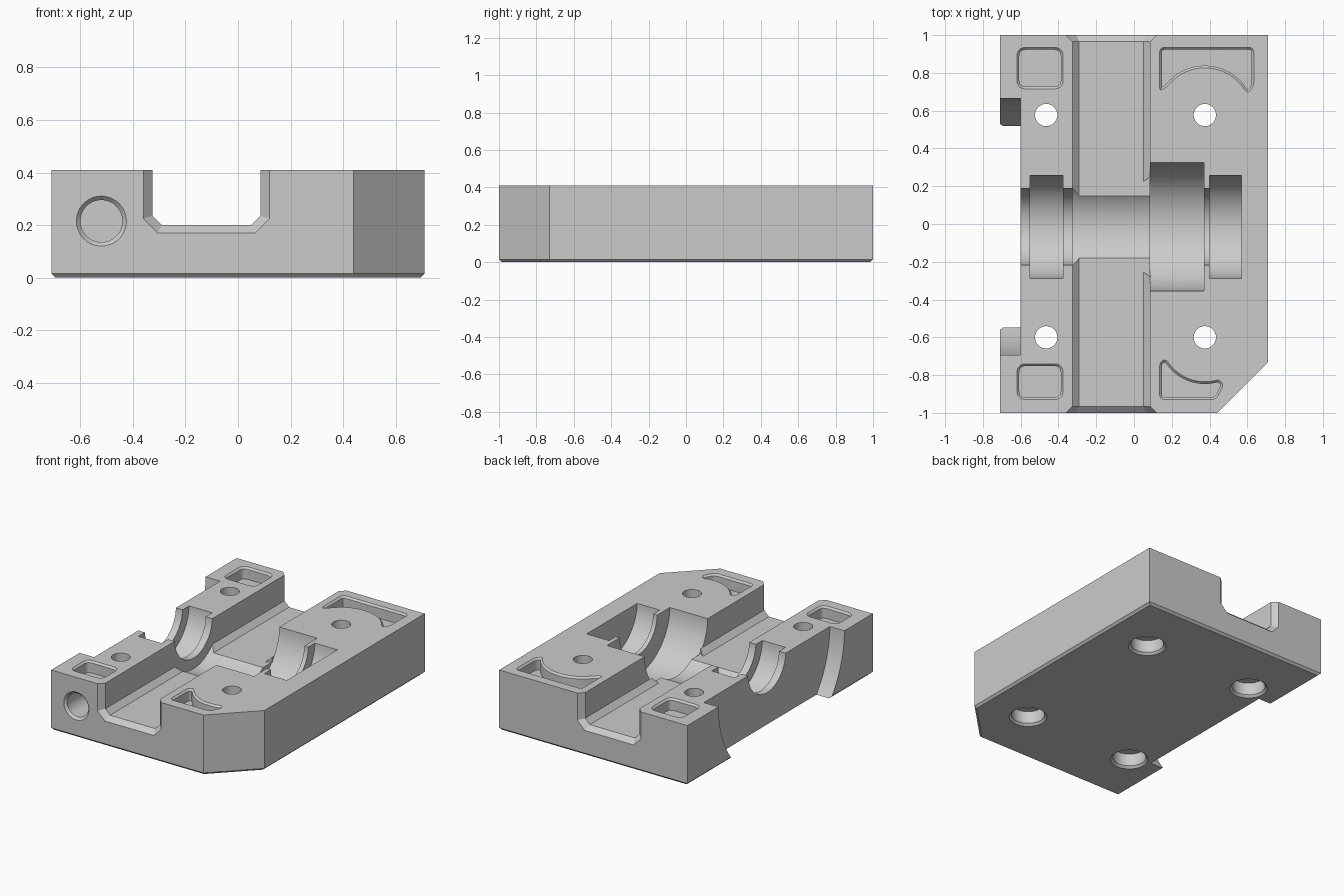
import bpy, bmesh, math
from mathutils import Vector

if "Cube" in bpy.data.objects:
    bpy.data.objects.remove(bpy.data.objects["Cube"])

TOP = 0.41
AXIS_Y, AXIS_Z = -0.015, 0.42     # centre of the bearing bore
SEGS = 64


def loft(name, rings):
    """Closed solid through equal-length rings of points."""
    bm = bmesh.new()
    loops = [[bm.verts.new(p) for p in ring] for ring in rings]
    n = len(loops[0])
    for a, b in zip(loops, loops[1:]):
        for i in range(n):
            j = (i + 1) % n
            bm.faces.new((a[i], a[j], b[j], b[i]))
    bm.faces.new(loops[0])
    bm.faces.new(loops[-1])
    bmesh.ops.recalc_face_normals(bm, faces=bm.faces)
    mesh = bpy.data.meshes.new(name)
    bm.to_mesh(mesh)
    bm.free()
    ob = bpy.data.objects.new(name, mesh)
    bpy.context.collection.objects.link(ob)
    return ob


def turned(name, axis, centre, profile):
    """Solid of revolution; profile holds (position along axis, radius)."""
    rings = []
    for t, r in profile:
        ring = []
        for i in range(SEGS):
            a = math.tau * i / SEGS
            p = [centre[0] + r * math.cos(a), centre[1] + r * math.sin(a)]
            p.insert(axis, t)
            ring.append(p)
        rings.append(ring)
    return loft(name, rings)


def rounded(points, r, steps=5):
    """Round the corners of a 2D outline."""
    out = []
    for i, p in enumerate(points):
        p = Vector(p)
        to_prev = Vector(points[i - 1]) - p
        to_next = Vector(points[(i + 1) % len(points)]) - p
        a = p + to_prev.normalized() * min(r, to_prev.length * 0.45)
        b = p + to_next.normalized() * min(r, to_next.length * 0.45)
        for k in range(steps + 1):
            t = k / steps
            out.append(a * (1 - t) ** 2 + p * 2 * t * (1 - t) + b * t * t)
    return out


def inset(points, d):
    """Shrink a counter-clockwise 2D outline by d."""
    out = []
    for i, p in enumerate(points):
        t = (points[(i + 1) % len(points)] - points[i - 1]).normalized()
        out.append(p + Vector((-t.y, t.x)) * d)
    return out


def level(points, z):
    return [(p[0], p[1], z) for p in points]


def arc(cx, cy, r, start, end, n=14):
    return [(cx + r * math.cos(math.radians(start + (end - start) * i / n)),
             cy + r * math.sin(math.radians(start + (end - start) * i / n)))
            for i in range(n + 1)]


def pocket(outline):
    """Shallow recess in the top with a bevelled rim."""
    small = inset(outline, 0.012)
    return loft("pocket_cutter", [level(small, TOP - 0.08), level(small, TOP - 0.012),
                                  level(outline, TOP), level(outline, TOP + 0.05)])


# Block with a clipped front corner and a bevelled bottom edge
base = [(-0.71, -1), (0.44, -1), (0.71, -0.73), (0.71, 1), (-0.71, 1)]
shrunk = [(-0.695, -0.985), (0.434, -0.985), (0.695, -0.724), (0.695, 0.985), (-0.695, 0.985)]
block = loft("housing_block", [level(shrunk, 0), level(base, 0.015), level(base, TOP)])
cutters = []

# Round clearance at the side
cutters.append(turned("side_clearance", 0, (AXIS_Y, AXIS_Z), [(-0.8, 0.68), (-0.6, 0.68)]))

# Lengthwise channel, flared at both ends
inner = [(-0.325, 0.6), (-0.325, 0.235), (-0.29, 0.2), (0.05, 0.2), (0.085, 0.235), (0.085, 0.6)]
outer = [(-0.36, 0.6), (-0.36, 0.225), (-0.305, 0.17), (0.065, 0.17), (0.12, 0.225), (0.12, 0.6)]
stations = [(-1.1, outer), (-1, outer), (-0.965, inner), (0.965, inner), (1, outer), (1.1, outer)]
cutters.append(loft("channel", [[(x, y, z) for x, z in sec] for y, sec in stations]))

# Stepped bearing bore across the channel
cutters.append(turned("bearing_bore", 0, (AXIS_Y, AXIS_Z), [
    (-0.65, 0.203), (-0.55, 0.203), (-0.55, 0.273), (-0.375, 0.273),
    (-0.375, 0.203), (-0.325, 0.203), (-0.325, 0.275), (0.085, 0.275),
    (0.085, 0.34), (0.37, 0.34), (0.37, 0.203), (0.4, 0.203),
    (0.4, 0.273), (0.57, 0.273)]))

# Relief in the channel corner beside the widest bore
relief = [(0.04, -0.255), (0.05, -0.255), (0.09, -0.28), (0.09, 0.25), (0.05, 0.225), (0.04, 0.225)]
cutters.append(loft("corner_relief", [level(relief, 0.2), level(relief, 0.5)]))

# Screw holes, counterbored from below
for x in (-0.465, 0.375):
    for y in (-0.6, 0.577):
        cutters.append(turned("screw_hole", 2, (x, y), [
            (-0.05, 0.12), (0, 0.12), (0.015, 0.105), (0.1, 0.105),
            (0.1, 0.059), (0.6, 0.059)]))

# Blind hole in the front
cutters.append(turned("front_hole", 1, (-0.52, 0.215), [
    (-1.1, 0.095), (-1, 0.095), (-0.985, 0.08), (-0.7, 0.08)]))

# Square pockets on one side
for y0, y1 in ((-0.93, -0.74), (0.715, 0.935)):
    cutters.append(pocket(rounded([(-0.62, y0), (-0.375, y0), (-0.375, y1), (-0.62, y1)], 0.05)))

# Pockets curved around the screw holes on the other side
back = [(0.135, 0.7)] + arc(0.375, 0.577, 0.25, 142, 36) + [(0.6, 0.69), (0.635, 0.73), (0.635, 0.935), (0.135, 0.935)]
front = [(0.135, -0.93), (0.435, -0.93), (0.475, -0.85), (0.45, -0.825)] + arc(0.375, -0.6, 0.235, -75, -143) + [(0.165, -0.715), (0.135, -0.735)]
for outline in (back, front):
    cutters.append(pocket(rounded(outline, 0.03, 4)))

# Cut everything out of the block
bpy.context.view_layer.objects.active = block
block.select_set(True)
for cutter in cutters:
    cutter.hide_render = True
    mod = block.modifiers.new(cutter.name, 'BOOLEAN')
    mod.operation = 'DIFFERENCE'
    mod.solver = 'EXACT'
    mod.object = cutter
    bpy.ops.object.modifier_apply(modifier=mod.name)
    bpy.data.objects.remove(cutter)

# Plain grey finish
grey = bpy.data.materials.new("plain_grey")
grey.use_nodes = True
colour = (0.6, 0.6, 0.6, 1)
grey.diffuse_color = colour
grey.node_tree.nodes["Principled BSDF"].inputs["Base Color"].default_value = colour
block.data.materials.clear()
block.data.materials.append(grey)
for poly in block.data.polygons:
    poly.material_index = 0
bpy.ops.object.shade_smooth_by_angle(angle=math.radians(25))
